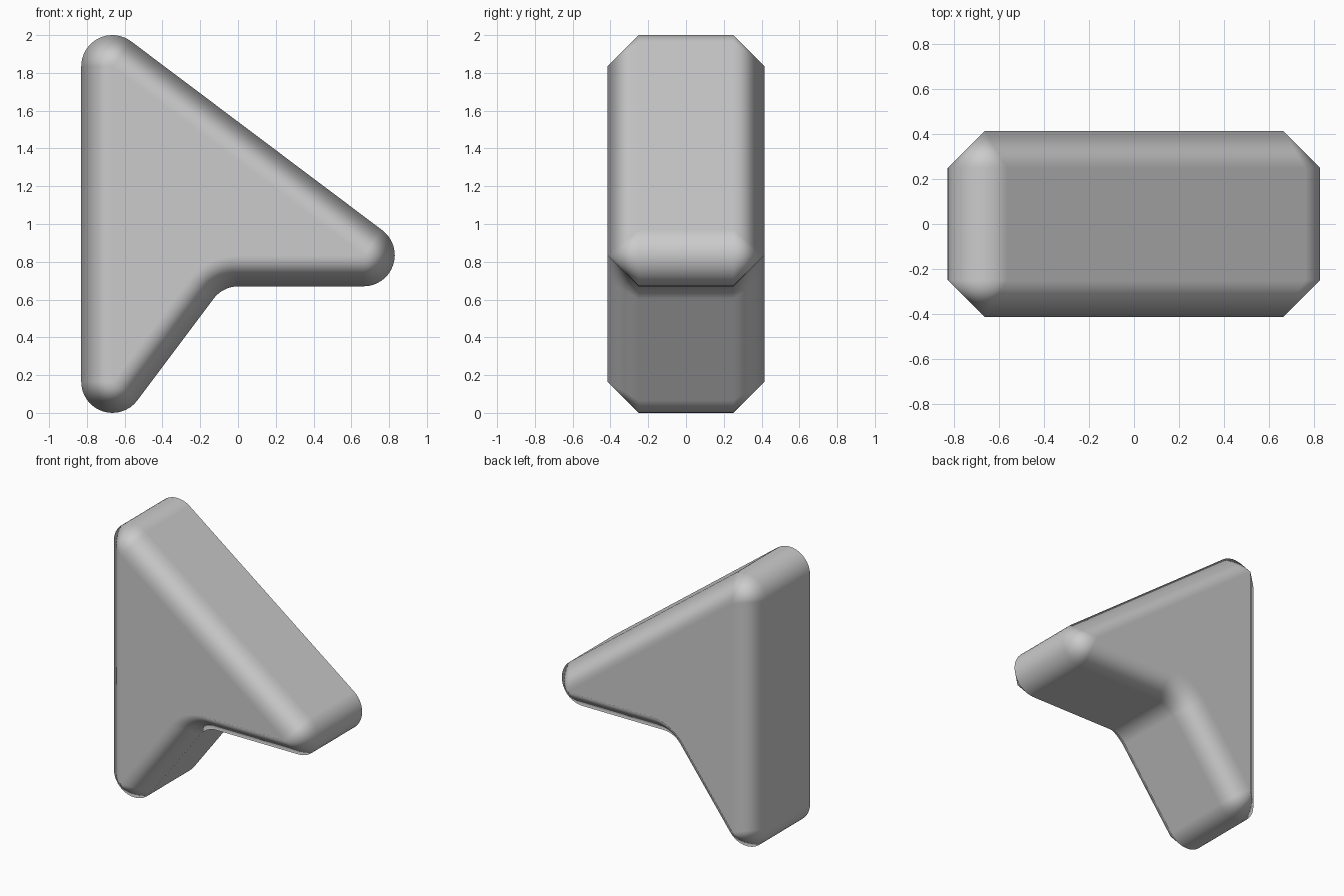
import bpy
from math import cos, sin, radians

if "Cube" in bpy.data.objects:
    bpy.data.objects.remove(bpy.data.objects["Cube"])

R = 0.165            # corner radius and chamfer width
Y_SIDE, Y_FACE = 0.25, 0.415
STEPS = 16

# Corners, counter-clockwise from the front: arc centre x, z, start angle, end angle, convex
corners = [
    (-0.665, 0.165, 180, 323.13, True),
    (0.0025, 0.505, 143.13, 90, False),
    (0.665, 0.835, -90, 53.13, True),
    (-0.665, 1.835, 53.13, 180, True),
]

verts, normals = [], []


def add(x, y, z, n):
    verts.append((x, y, z))
    normals.append(n)
    return len(verts) - 1


# Four rings: front face edge, front rim, back rim, back face edge
rings = [[], [], [], []]
for cx, cz, a0, a1, convex in corners:
    inner_r = 0 if convex else 2 * R
    sign = 1 if convex else -1
    for i in range(STEPS + 1):
        a = radians(a0 + (a1 - a0) * i / STEPS)
        c, s = cos(a), sin(a)
        for k, y in ((0, -Y_FACE), (3, Y_FACE)):
            if convex and i > 0:
                rings[k].append(rings[k][-1])    # convex corners meet in one point
            else:
                n = (0, -1 if y < 0 else 1, 0)
                rings[k].append(add(cx + inner_r * c, y, cz + inner_r * s, n))
        for k, y in ((1, -Y_SIDE), (2, Y_SIDE)):
            rings[k].append(add(cx + R * c, y, cz + R * s, (sign * c, 0, sign * s)))

# Chamfers and side wall
faces = []
count = len(rings[0])
for k in range(3):
    for i in range(count):
        j = (i + 1) % count
        quad = [rings[k][i], rings[k + 1][i], rings[k + 1][j], rings[k][j]]
        faces.append(list(dict.fromkeys(quad))[::-1])

# Flat front and back
faces.append(list(dict.fromkeys(rings[0])))
faces.append(list(dict.fromkeys(rings[3]))[::-1])
faces = [f[::-1] if k < len(faces) - 2 else f for k, f in enumerate(faces)]

mesh = bpy.data.meshes.new("pointer_arrow")
mesh.from_pydata(verts, [], faces)

# Consistent outward faces
import bmesh
bm = bmesh.new()
bm.from_mesh(mesh)
bmesh.ops.recalc_face_normals(bm, faces=bm.faces)
bm.to_mesh(mesh)
bm.free()

# Soft shading across the chamfer, flat shading on the broad faces
for p in mesh.polygons:
    p.use_smooth = True
mesh.normals_split_custom_set_from_vertices(normals)

arrow = bpy.data.objects.new("pointer_arrow", mesh)
bpy.context.collection.objects.link(arrow)
